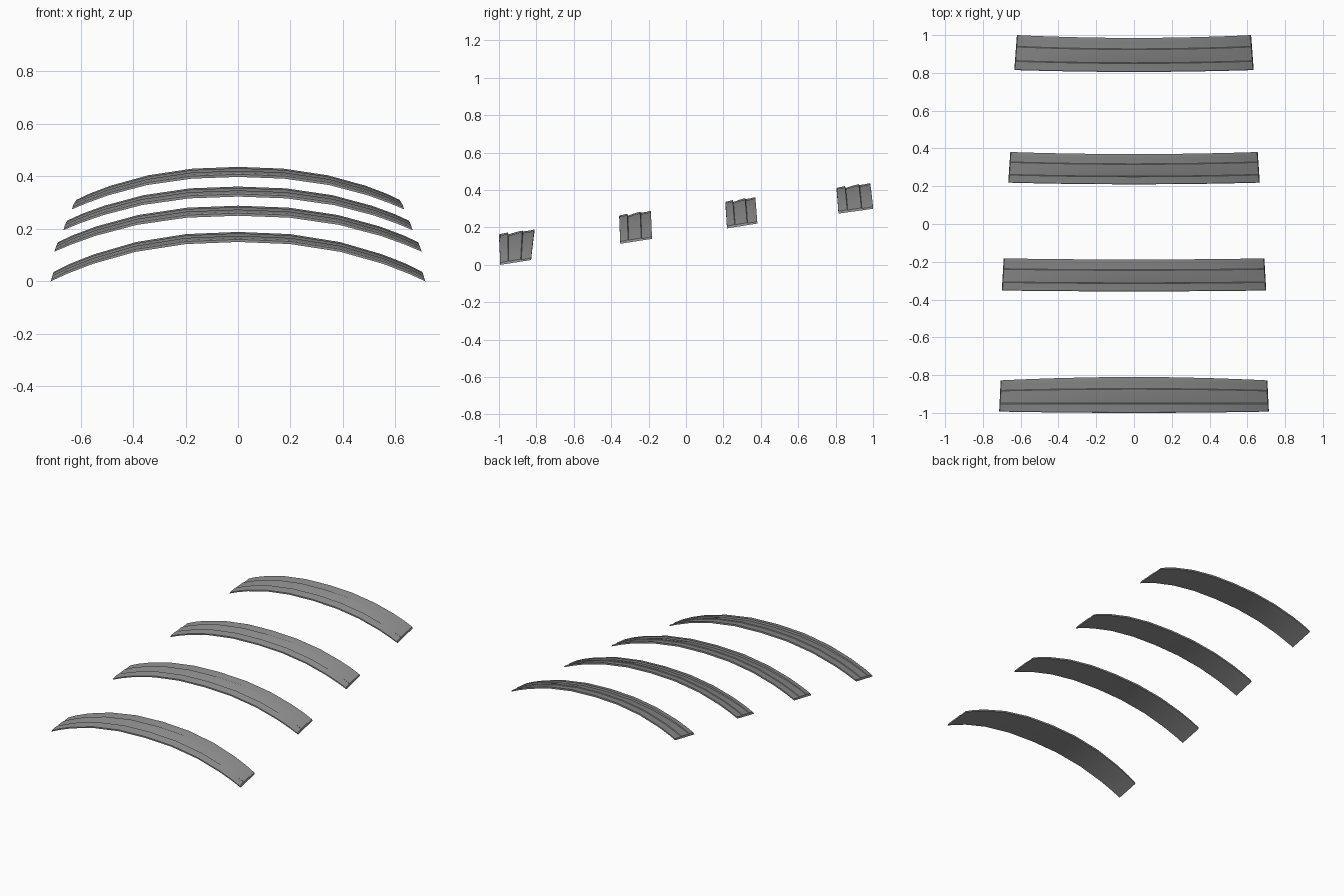
import bpy, bmesh

if "Cube" in bpy.data.objects:
    bpy.data.objects.remove(bpy.data.objects["Cube"])

grey = bpy.data.materials.new("slat grey")
grey.diffuse_color = (0.27, 0.27, 0.27, 1)
grey.use_nodes = True
grey.node_tree.nodes["Principled BSDF"].inputs["Base Color"].default_value = grey.diffuse_color

# Cross-section: (position front to back 0..1, height above underside, groove depth)
TOP = [(0.0, 0.010, 0), (0.03, 0.014, 0), (0.20, 0.016, 0), (0.25, 0.017, 0),
       (0.27, 0.015, 0.009), (0.33, 0.015, 0.007), (0.48, 0.015, 0.002),
       (0.66, 0.016, 0), (0.68, 0.011, 0), (0.85, 0.011, 0), (0.97, 0.013, 0), (1.0, 0.012, 0)]
BOTTOM = [(1.0, 0, 0), (0.5, 0, 0), (0.0, 0, 0)]
TILT = 0.026
HALF = [0.28, 0.55, 0.78, 0.91, 1.0]
STATIONS = [-t for t in reversed(HALF)] + [0.0] + HALF


def curved_slat(name, front, back, half_width, apex, end):
    """front/back = (y at centre, y at ends); half_width = (at front, at back)."""
    bm = bmesh.new()
    rings = []
    for t in STATIONS:
        a = abs(t)
        yf = front[0] + (front[1] - front[0]) * a * a
        yb = back[0] + (back[1] - back[0]) * a * a
        base = apex - (apex - end) * a ** 2.3
        fade = max(0.0, 1 - a ** 3)          # groove runs out towards the ends
        ring = []
        for v, h, g in TOP + BOTTOM:
            hw = half_width[0] + (half_width[1] - half_width[0]) * v
            lean = 0.5 * a * a               # thickness follows the arch outwards
            x = t * hw - (0.004 if h and a == 1 else 0) * t
            z = base + TILT * v + (h - g * fade) * (1 - 0.3 * lean)
            ring.append(bm.verts.new((x, yf + (yb - yf) * v, z)))
        rings.append(ring)
    n = len(rings[0])
    for r0, r1 in zip(rings, rings[1:]):
        for i in range(n):
            j = (i + 1) % n
            bm.faces.new((r0[i], r0[j], r1[j], r1[i]))
    bm.faces.new(rings[0])
    bm.faces.new(rings[-1])
    bmesh.ops.recalc_face_normals(bm, faces=bm.faces)
    me = bpy.data.meshes.new(name)
    bm.to_mesh(me)
    bm.free()
    me.materials.append(grey)
    ob = bpy.data.objects.new(name, me)
    bpy.context.collection.objects.link(ob)
    bpy.ops.object.select_all(action='DESELECT')
    ob.select_set(True)
    bpy.context.view_layer.objects.active = ob
    bpy.ops.object.shade_smooth_by_angle(angle=0.4)


# Four arched slats, rising from front to back
curved_slat("front_slat", (-1.0, -0.993), (-0.81, -0.828), (0.714, 0.706), 0.150, 0.0)
curved_slat("front_middle_slat", (-0.357, -0.352), (-0.188, -0.182), (0.700, 0.690), 0.250, 0.113)
curved_slat("rear_middle_slat", (0.210, 0.219), (0.370, 0.381), (0.666, 0.655), 0.323, 0.195)
curved_slat("rear_slat", (0.805, 0.815), (0.985, 1.0), (0.634, 0.620), 0.398, 0.274)
